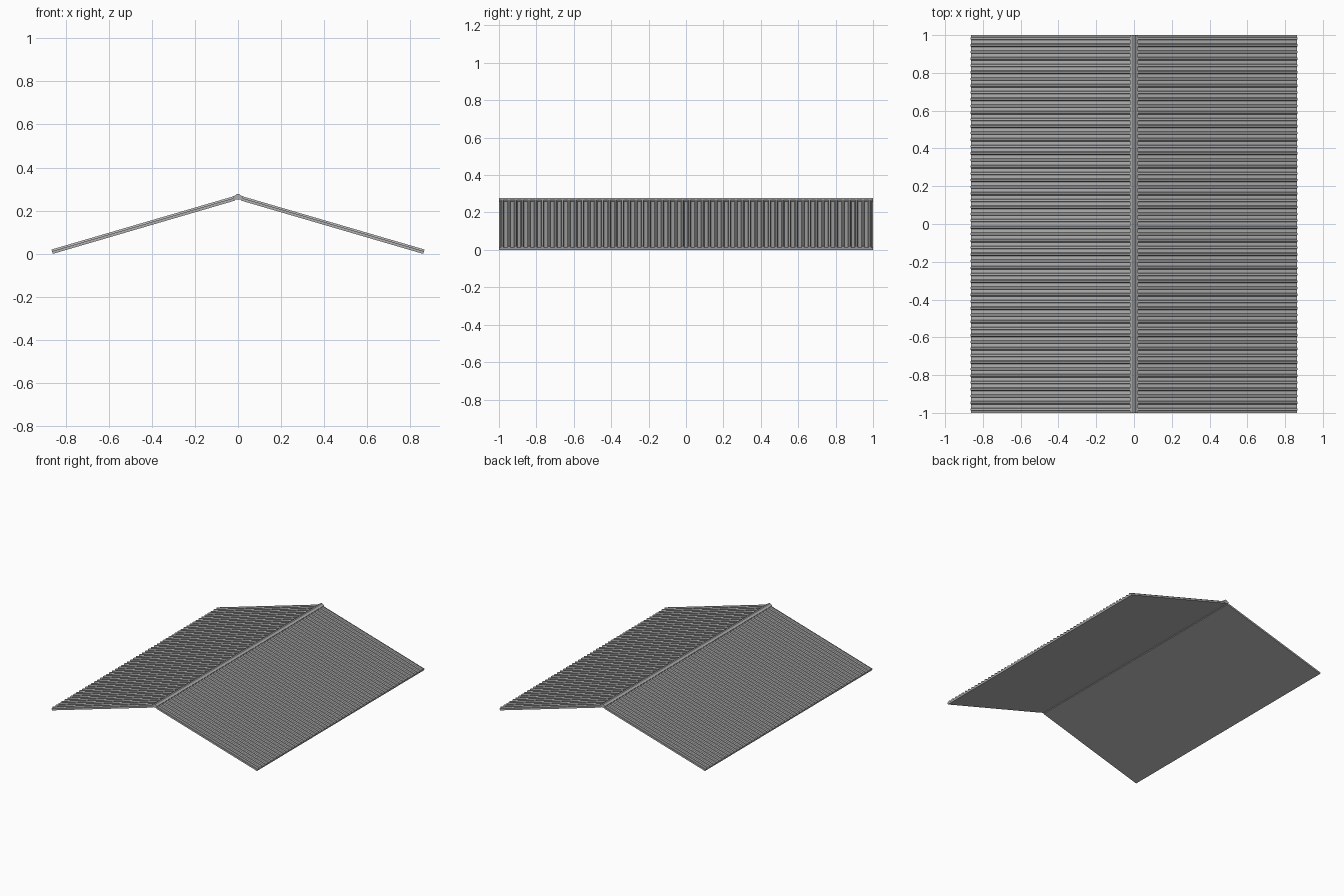
import bpy
import bmesh
from math import radians, sin, cos

cube = bpy.data.objects.get("Cube")
if cube:
    bpy.data.objects.remove(cube, do_unlink=True)

HALF_LENGTH = 1.0
RIBS = 56
PITCH = 2 * HALF_LENGTH / RIBS
ANGLE = radians(16.3)
SHEET, RIB = 0.013, 0.021          # heights of pan and rib crest above the underside
EAVE_X, RUN = 0.859, 0.88          # lower eave corner and length up the slope

metal = bpy.data.materials.new("Roof grey")
metal.use_nodes = True
grey = (0.43, 0.43, 0.43, 1)
metal.diffuse_color = grey
metal.node_tree.nodes["Principled BSDF"].inputs["Base Color"].default_value = grey


def make_object(name, bm):
    bmesh.ops.recalc_face_normals(bm, faces=bm.faces)
    mesh = bpy.data.meshes.new(name)
    bm.to_mesh(mesh)
    bm.free()
    mesh.materials.append(metal)
    obj = bpy.data.objects.new(name, mesh)
    bpy.context.collection.objects.link(obj)
    return obj


def rib_profile():
    """Trapezoid ribs along the roof as (y, height) points."""
    points = [(-HALF_LENGTH, SHEET)]
    for i in range(RIBS):
        mid = -HALF_LENGTH + (i + 0.5) * PITCH
        foot, crest = PITCH * 0.24, PITCH * 0.13
        points += [(mid - foot, SHEET), (mid - crest, RIB),
                   (mid + crest, RIB), (mid + foot, SHEET)]
    return points + [(HALF_LENGTH, SHEET)]


def roof_panel(name, side):
    """Ribbed sheet with a flat underside, sloping down to one side."""
    bm = bmesh.new()

    def vert(run, y, height):
        x = EAVE_X - run * cos(ANGLE) + height * sin(ANGLE)
        z = run * sin(ANGLE) + height * cos(ANGLE)
        return bm.verts.new((side * x, y, z))

    rings = [[vert(0, y, 0), vert(0, y, h), vert(RUN, y, h), vert(RUN, y, 0)]
             for y, h in rib_profile()]
    for a, b in zip(rings, rings[1:]):
        for k in range(4):
            n = (k + 1) % 4
            bm.faces.new((a[k], a[n], b[n], b[k]))
    bm.faces.new(rings[0])
    bm.faces.new(rings[-1])
    return make_object(name, bm)


def ridge_cap():
    """Folded strip covering the joint at the top."""
    half = [(0.006, 0.278), (0.012, 0.271), (0.022, 0.267), (0.022, 0.261), (0.014, 0.252)]
    outline = half + [(-x, z) for x, z in reversed(half)]
    bm = bmesh.new()
    end = bm.faces.new([bm.verts.new((x, -HALF_LENGTH, z)) for x, z in outline])
    new = bmesh.ops.extrude_face_region(bm, geom=[end])["geom"]
    moved = [g for g in new if isinstance(g, bmesh.types.BMVert)]
    bmesh.ops.translate(bm, verts=moved, vec=(0, 2 * HALF_LENGTH, 0))
    # Close the end the extrusion started from, if it was left open
    bmesh.ops.holes_fill(bm, edges=[e for e in bm.edges if e.is_boundary])
    return make_object("ridge_cap", bm)


roof_panel("left_roof_panel", 1)
roof_panel("right_roof_panel", -1)
ridge_cap()
